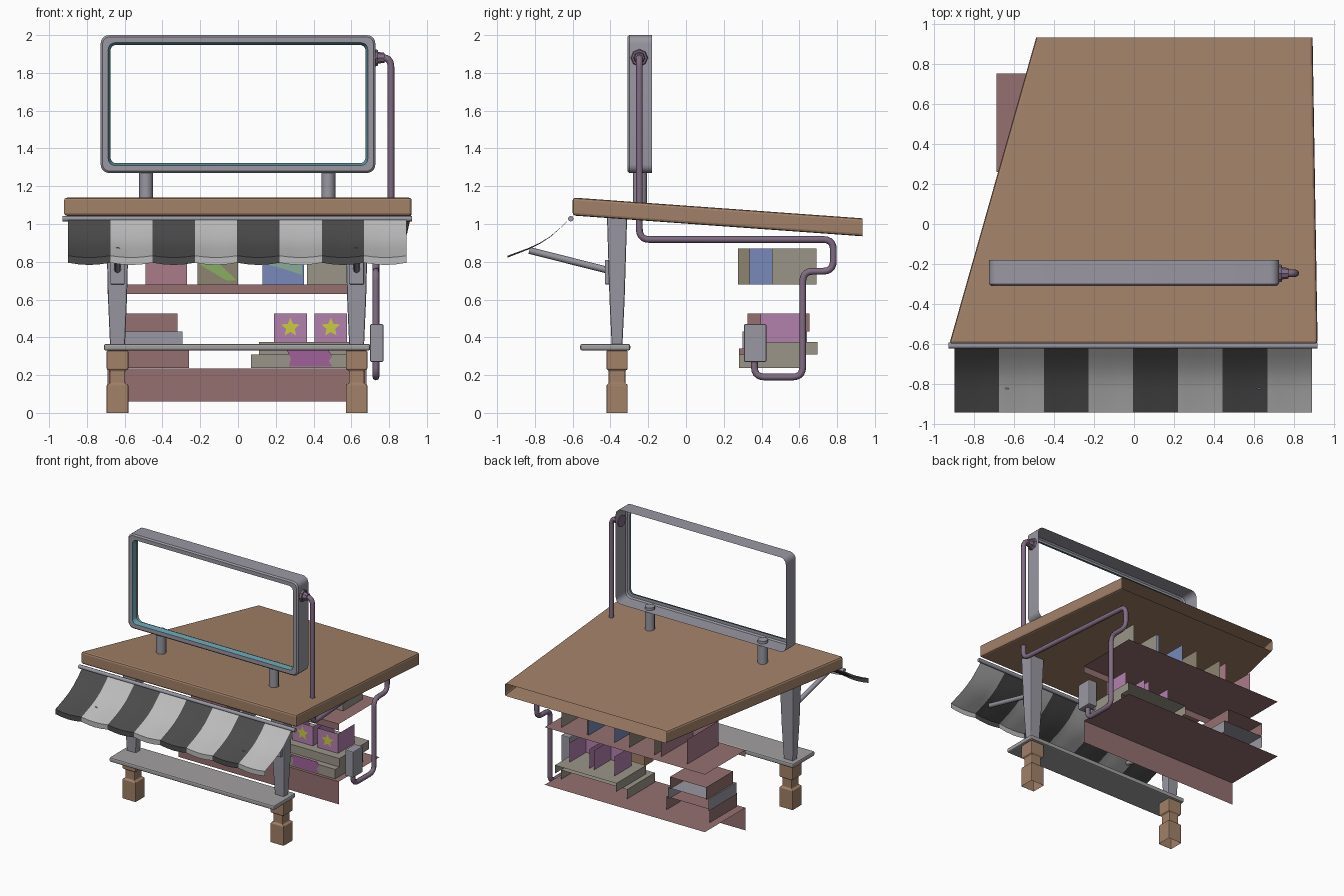
import bpy, bmesh, math
from mathutils import Vector

if "Cube" in bpy.data.objects:
    bpy.data.objects.remove(bpy.data.objects["Cube"])

WOOD, PINK, PIPE = (.36, .22, .14), (.30, .16, .16), (.22, .15, .23)
STEEL, STONE = (.32, .31, .36), (.33, .30, .25)
mats = {}


def mat(c):
    if c not in mats:
        mats[c] = bpy.data.materials.new("paint")
        mats[c].diffuse_color = (*c, 1)
    return mats[c]


def finish(name, bm, colors, bevel=0, smooth=False):
    me = bpy.data.meshes.new(name)
    bm.to_mesh(me)
    bm.free()
    ob = bpy.data.objects.new(name, me)
    bpy.context.collection.objects.link(ob)
    for c in colors:
        me.materials.append(mat(c))
    if bevel:
        m = ob.modifiers.new("bevel", 'BEVEL')
        m.width, m.segments, m.limit_method = bevel, 2, 'ANGLE'
    if smooth:
        bpy.context.view_layer.objects.active = ob
        ob.select_set(True)
        bpy.ops.object.shade_smooth_by_angle(angle=math.radians(35))
        ob.select_set(False)
    return ob


def box(name, x, y, z, color, open_sides=(), bevel=0, shape=None):
    """Box from ranges; open_sides are axis directions left without a face."""
    bm = bmesh.new()
    bmesh.ops.create_cube(bm, size=1)
    bm.normal_update()
    gone = [f for f in bm.faces for d in open_sides if f.normal.dot(d) > .9]
    bmesh.ops.delete(bm, geom=gone, context='FACES')
    for v in bm.verts:
        v.co = Vector(r[0] + (c + .5) * (r[1] - r[0]) for c, r in zip(v.co, (x, y, z)))
        if shape:
            shape(v.co)
    return finish(name, bm, [color], bevel)


def tower(name, cx, cy, rings, color, bevel=0):
    """Stack of rectangular rings (z, half x, half y)."""
    bm = bmesh.new()
    loops = [[bm.verts.new((cx + i * hx, cy + j * hy, z)) for i, j in ((-1, -1), (1, -1), (1, 1), (-1, 1))]
             for z, hx, hy in rings]
    for a, b in zip(loops, loops[1:]):
        for i in range(4):
            k = (i + 1) % 4
            bm.faces.new((a[i], a[k], b[k], b[i]))
    bm.faces.new(loops[-1])
    return finish(name, bm, [color], bevel)


def panel(name, pts, y, color):
    """Flat front-facing shape from x,z points."""
    bm = bmesh.new()
    f = bm.faces.new([bm.verts.new((x, y, z)) for x, z in pts])
    f.normal_update()
    if f.normal.y > 0:
        f.normal_flip()
    return finish(name, bm, [color])


def tube(name, pts, r, color, fillet=0, sides=12):
    """Round tube along a path with rounded bends."""
    pts = [Vector(p) for p in pts]
    path = [pts[0]]
    for a, b, c in zip(pts, pts[1:], pts[2:]):
        p = b + (a - b).normalized() * min(fillet, (a - b).length * .49)
        q = b + (c - b).normalized() * min(fillet, (c - b).length * .49)
        for i in range(6):
            t = i / 5
            path.append(p * (1 - t) ** 2 + b * 2 * t * (1 - t) + q * t * t)
    path.append(pts[-1])
    cu = bpy.data.curves.new(name, 'CURVE')
    cu.dimensions = '3D'
    cu.bevel_depth, cu.bevel_resolution, cu.use_fill_caps = r, sides // 4 - 1, True
    s = cu.splines.new('POLY')
    s.points.add(len(path) - 1)
    for sp, p in zip(s.points, path):
        sp.co = (*p, 1)
    ob = bpy.data.objects.new(name, cu)
    bpy.context.collection.objects.link(ob)
    cu.materials.append(mat(color))
    return ob


X, Y, Z = Vector((1, 0, 0)), Vector((0, 1, 0)), Vector((0, 0, 1))


# Sloping trapezoid roof, open along the back edge
def roof_shape(co):
    if co.y > 0:
        co.z -= .11
        co.x = .895 if co.x > 0 else -.49


box("roof", (-.925, .92), (-.6, .935), (1.045, 1.14), WOOD, [Y], .014, roof_shape)


# Sign frame: open-backed shell with a teal inner lip
def frame_loop(bm, hx, hz, r, y):
    out = []
    for k, (sx, sz) in enumerate(((1, 1), (-1, 1), (-1, -1), (1, -1))):
        for i in range(6):
            a = math.pi / 2 * (k + i / 5)
            out.append(bm.verts.new((sx * (hx - r) + r * math.cos(a), y,
                                     1.635 + sz * (hz - r) + r * math.sin(a))))
    return out


bm = bmesh.new()
loops = [frame_loop(bm, *p) for p in ((.727, .365, .045, -.18), (.727, .365, .045, -.3),
                                      (.717, .355, .037, -.31), (.687, .325, .035, -.31), (.675, .313, .03, -.275))]
for k, (a, b) in enumerate(zip(loops, loops[1:])):
    for i in range(len(a)):
        j = (i + 1) % len(a)
        f = bm.faces.new((a[i], b[i], b[j], a[j]))
        f.material_index = int(k == 3)
bm.normal_update()
if sum(f.normal.y for f in bm.faces) > 0:
    bmesh.ops.reverse_faces(bm, faces=bm.faces)
finish("sign_frame", bm, [STEEL, (.12, .32, .38)], smooth=True)
for x in (-.487, .478):
    tube("sign_post", [(x, -.243, 1.08), (x, -.243, 1.29)], .037, STEEL)

# Legs, brackets and awning arms on both sides
for s in (-1, 1):
    cx = -.005 + s * .633
    tower("leg_base", cx, -.365, [(0, .057, .056), (.15, .057, .056), (.155, .041, .044), (.225, .041, .044),
                                  (.23, .057, .056), (.33, .057, .056)], WOOD, .006)
    tower("leg_upper", cx, -.365, [(.35, .039, .028), (.6, .05, .04), (1.06, .062, .054)], STEEL, .008)
    box("arm_bracket", (cx - .038, cx + .038), (-.43, -.405), (.68, .81), STEEL, bevel=.005)
    tube("awning_arm", [(cx, -.83, .86), (cx, -.42, .757)], .018, STEEL)
box("counter", (-.71, .7), (-.56, -.295), (.33, .365), (.36, .35, .35), bevel=.01)

# Striped awning sheet with sagging stripes and hanging edge
bm = bmesh.new()
profile = [(-.607, 1.035), (-.66, .985), (-.718, .935), (-.775, .9), (-.834, .873), (-.945, .832), (-.945, .795)]
N = 4
cols = []
for i in range(8 * N + 1):
    sag = abs(math.sin(math.pi * i / N))
    cols.append([bm.verts.new((-.9 + 1.792 * i / (8 * N), y, z - .012 * sag * k / 6))
                 for k, (y, z) in enumerate(profile)])
for i, (a, b) in enumerate(zip(cols, cols[1:])):
    for k in range(len(profile) - 1):
        f = bm.faces.new((a[k], a[k + 1], b[k + 1], b[k]))
        f.material_index = (i // N) % 2
finish("awning", bm, [(.07, .07, .07), (.5, .5, .5)], smooth=True)
tube("awning_rod", [(-.93, -.61, 1.028), (.92, -.61, 1.028)], .015, STEEL)

# Power pipe with flange and junction box
tube("pipe", [(.73, -.247, 1.88), (.81, -.247, 1.88), (.81, -.247, .918), (.73, .78, .918), (.73, .78, .75),
              (.73, .618, .75), (.73, .618, .19), (.73, .362, .19), (.73, .362, .3)], .018, PIPE, .055)
for x0, x1, r in ((.72, .742, .048), (.742, .775, .031)):
    bm = bmesh.new()
    bmesh.ops.create_cone(bm, cap_ends=True, segments=8, radius1=r, radius2=r * .85, depth=x1 - x0)
    ob = finish("pipe_flange", bm, [PIPE])
    ob.rotation_euler.y = math.pi / 2
    ob.location = ((x0 + x1) / 2, -.247, 1.88)
box("junction_box", (.7, .77), (.307, .425), (.27, .47), STEEL, bevel=.006)

# Shelves: just top sheet and front face
SHEET = [X, -X, Y, -Z]
box("upper_shelf", (-.69, .68), (.26, .755), (.63, .68), PINK, SHEET)
box("base_shelf", (-.69, .68), (.26, .755), (.06, .235), PINK, SHEET)

# Goods on the upper shelf, open at top, back and bottom
OPEN = [Y, Z, -Z]
for x, y, c in (((-.49, -.27), .3, (.40, .20, .25)), ((-.215, 0), .275, (.27, .23, .16)),
                ((.13, .35), .335, (.19, .25, .48)), ((.365, .58), .455, STONE)):
    box("shelf_box", x, (y, .69), (.68, .87), c, OPEN)
panel("green_patch", [(-.21, .79), (-.1, .79), (-.005, .7), (-.06, .7)], .272, (.25, .42, .12))
panel("blue_box_patch", [(.14, .79), (.34, .79), (.34, .73), (.25, .76)], .332, (.25, .42, .3))

# Stacked goods on the base, open at back and bottom
HOLLOW = [Y, -Z]
for x, y, z, c in (((-.63, -.26), (.28, .61), (.237, .34), PINK), ((-.64, -.295), (.3, .64), (.34, .43), STEEL),
                   ((-.63, -.32), (.325, .655), (.43, .525), PINK)):
    box("sack", x, y, z, c, HOLLOW)
box("lower_crate", (.07, .635), (.28, .62), (.237, .31), STONE, HOLLOW)
box("upper_crate", (.11, .635), (.33, .695), (.31, .375), STONE, HOLLOW)
panel("crate_label", [(.27, .245), (.5, .245), (.48, .275), (.5, .3), (.48, .33), (.26, .33), (.28, .29)],
      .276, (.35, .12, .32))

# Pink boxes with yellow stars
for x0, x1 in ((.19, .365), (.405, .578)):
    box("pink_box", (x0, x1), (.395, .6), (.375, .525), (.45, .22, .42), OPEN)
    star = [((x0 + x1) / 2 + r * math.sin(i * math.pi / 5), .452 + r * math.cos(i * math.pi / 5))
            for i, r in enumerate([.052, .024] * 5)]
    panel("star", star, .391, (.6, .6, .05))

for m in bpy.data.materials:
    if m.users and not m.is_grease_pencil:
        m.use_nodes = True
        m.node_tree.nodes["Principled BSDF"].inputs["Base Color"].default_value = m.diffuse_color
